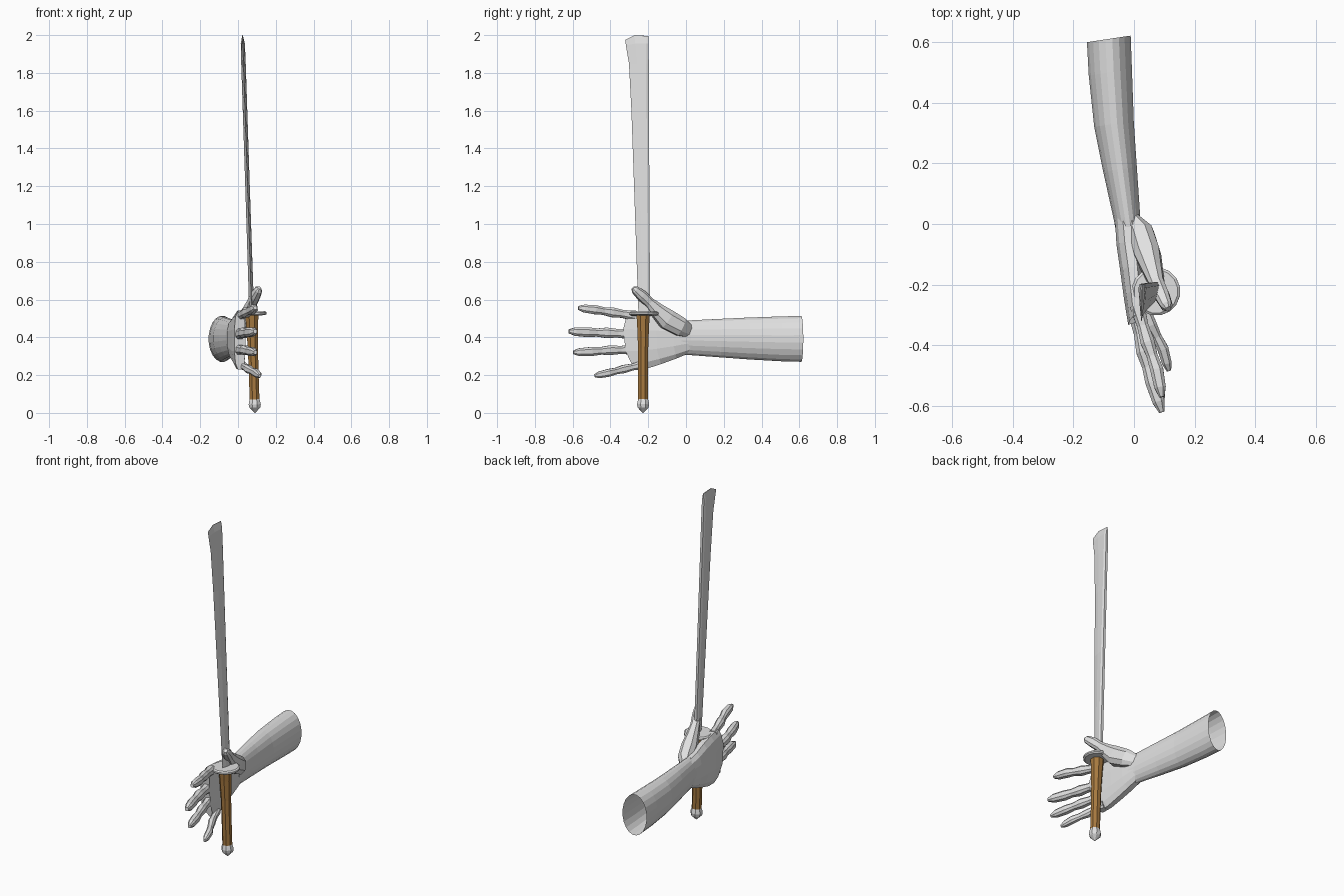
import bpy, bmesh, math
from mathutils import Vector as V


def material(name, rgb):
    m = bpy.data.materials.new(name)
    m.diffuse_color = (*rgb, 1)
    return m


GREY = material("pale grey", (0.75, 0.75, 0.75))
BROWN = material("wood brown", (0.38, 0.19, 0.05))


def skin(name, rings, mat, caps=(True, True)):
    """Join equal rings of points into a flat-shaded surface."""
    bm = bmesh.new()
    rows = [[bm.verts.new(p) for p in r] for r in rings]
    n = len(rows[0])
    for r, s in zip(rows, rows[1:]):
        for i in range(n):
            j = (i + 1) % n
            bm.faces.new((r[i], r[j], s[j], s[i]))
    if caps[0]:
        bm.faces.new(rows[0])
    if caps[1]:
        bm.faces.new(rows[-1])
    bmesh.ops.recalc_face_normals(bm, faces=bm.faces)
    me = bpy.data.meshes.new(name)
    bm.to_mesh(me)
    bm.free()
    me.materials.append(mat)
    ob = bpy.data.objects.new(name, me)
    bpy.context.collection.objects.link(ob)
    return ob


def oval(c, a, b, sides, power=1.0):
    """Oval ring with half axes a and b; a power below 1 squares it off."""
    def s(v):
        return math.copysign(abs(v) ** power, v) if abs(v) > 1e-6 else 0
    pts = []
    for i in range(sides):
        t = 2 * math.pi * (i + 0.5) / sides
        pts.append(V(c) + V(a) * s(math.cos(t)) + V(b) * s(math.sin(t)))
    return pts


def digit(name, path, sides=8):
    """Finger along (x, y, z, half width, half depth) points."""
    pts = [V(p[:3]) for p in path]
    rings = []
    for i, p in enumerate(path):
        t = (pts[min(i + 1, len(pts) - 1)] - pts[max(i - 1, 0)]).normalized()
        up = (V((0, 0, 1)) - t * t.z).normalized()
        rings.append(oval(pts[i], up * p[3], t.cross(up) * p[4], sides, 0.75))
    return skin(name, rings, GREY)


# Forearm, an open sleeve: y, centre x, centre z, half width, half height
arm = [(0.61, -0.083, 0.392, 0.073, 0.123), (0.50, -0.078, 0.392, 0.072, 0.120),
       (0.33, -0.066, 0.394, 0.066, 0.112), (0.18, -0.046, 0.396, 0.056, 0.103),
       (0.02, -0.023, 0.398, 0.044, 0.093), (-0.03, -0.016, 0.398, 0.042, 0.09)]
skin("forearm", [oval((x, y, z), (w, w * 0.15, 0), (0, 0, h), 20)
                 for y, x, z, w, h in arm], GREY, (False, True))

# Palm: little-finger edge (y, z), index edge (y, z), centre x, half depth
palm = [((0.02, 0.315), (0.02, 0.485), -0.022, 0.042),
        ((-0.05, 0.285), (-0.06, 0.50), -0.014, 0.045),
        ((-0.13, 0.255), (-0.14, 0.52), -0.004, 0.042),
        ((-0.20, 0.232), (-0.22, 0.535), 0.004, 0.038),
        ((-0.265, 0.225), (-0.30, 0.545), 0.010, 0.030)]
rings = []
for k, (lo, hi, x, d) in enumerate(palm):
    lo, hi = V((x, *lo)), V((x, *hi))
    ring = oval((lo + hi) / 2, (hi - lo) / 2, (d, 0, 0), 12, 0.75)
    mid, half = (lo.z + hi.z) / 2, (hi.z - lo.z) / 2
    for p in ring:        # knuckle row bows forward in the middle
        p.y -= 0.05 * k / 4 * (1 - ((p.z - mid) / half) ** 2)
    rings.append(ring)
skin("palm", rings, GREY)

# Four fingers: base, two joints, tip as (x, y, z)
fingers = {
    "index_finger": ((0.010, -0.27, 0.514), (0.045, -0.39, 0.532),
                     (0.075, -0.48, 0.546), (0.092, -0.57, 0.556), 0.026),
    "middle_finger": ((0.005, -0.29, 0.418), (0.032, -0.42, 0.424),
                      (0.060, -0.52, 0.427), (0.092, -0.62, 0.432), 0.028),
    "ring_finger": ((0.005, -0.28, 0.335), (0.038, -0.40, 0.332),
                    (0.068, -0.50, 0.325), (0.092, -0.596, 0.320), 0.026),
    "little_finger": ((0.020, -0.23, 0.255), (0.055, -0.33, 0.232),
                      (0.095, -0.41, 0.212), (0.115, -0.483, 0.196), 0.022),
}
for name, (a, b, c, d, r) in fingers.items():
    a, b, c, d = V(a), V(b), V(c), V(d)
    path = []
    for p, w in ((a, 1.1), (a.lerp(b, 0.55), 0.85), (b, 1.05),
                 (b.lerp(c, 0.5), 0.82), (c, 0.98),
                 (c.lerp(d, 0.65), 0.85), (d, 0.4)):
        path.append((*p, r * w, r * w * 0.9))
    digit(name, path)

# Thumb with its fleshy base
digit("thumb", [(-0.005, 0.02, 0.43, 0.035, 0.02), (0.025, -0.03, 0.455, 0.052, 0.042),
                (0.045, -0.10, 0.495, 0.056, 0.045), (0.062, -0.155, 0.545, 0.040, 0.034),
                (0.075, -0.195, 0.585, 0.028, 0.026), (0.092, -0.235, 0.622, 0.029, 0.026),
                (0.108, -0.27, 0.652, 0.022, 0.020), (0.113, -0.28, 0.662, 0.010, 0.010)])


def axis_x(z):
    """The sword leans slightly towards -x as it rises."""
    return 0.09 - 0.033 * z


def turned(name, profile, sides, mat, y=-0.227):
    """Round sword part from (z, radius) points."""
    return skin(name, [oval((axis_x(z), y, z), (r, 0, r * 0.033), (0, r, 0), sides)
                       for z, r in profile], mat)


# Grip, pommel and guard
turned("grip", [(0.065, 0.028), (0.20, 0.028), (0.34, 0.029), (0.46, 0.034),
                (0.52, 0.038)], 8, BROWN)
turned("pommel", [(0.0, 0.002), (0.028, 0.031), (0.045, 0.035), (0.062, 0.031),
                  (0.075, 0.027)], 8, GREY)
turned("guard", [(0.515, 0.072), (0.521, 0.080), (0.530, 0.080), (0.536, 0.072)],
       16, GREY, -0.222)

# Blade: z, cutting edge y, cutting edge z, spine y, half thickness
blade = [(0.53, -0.252, 0.53, -0.190, 0.013), (1.20, -0.275, 1.20, -0.194, 0.012),
         (1.60, -0.289, 1.60, -0.196, 0.012), (1.85, -0.302, 1.85, -0.197, 0.012),
         (1.955, -0.318, 1.945, -0.198, 0.011), (1.995, -0.322, 1.975, -0.198, 0.002)]
rings = []
for z, ey, ez, sy, t in blade:
    x = axis_x(z)
    top = 2.0 if z > 1.99 else z
    rings.append([(x, ey, ez), (x + t * 0.6, ey * 0.6 + sy * 0.4, top),
                  (x + t, sy - 0.012, z), (x + t * 0.6, sy, z),
                  (x - t * 0.6, sy, z), (x - t, sy - 0.012, z),
                  (x - t * 0.6, ey * 0.6 + sy * 0.4, top)])
skin("blade", rings, GREY)
